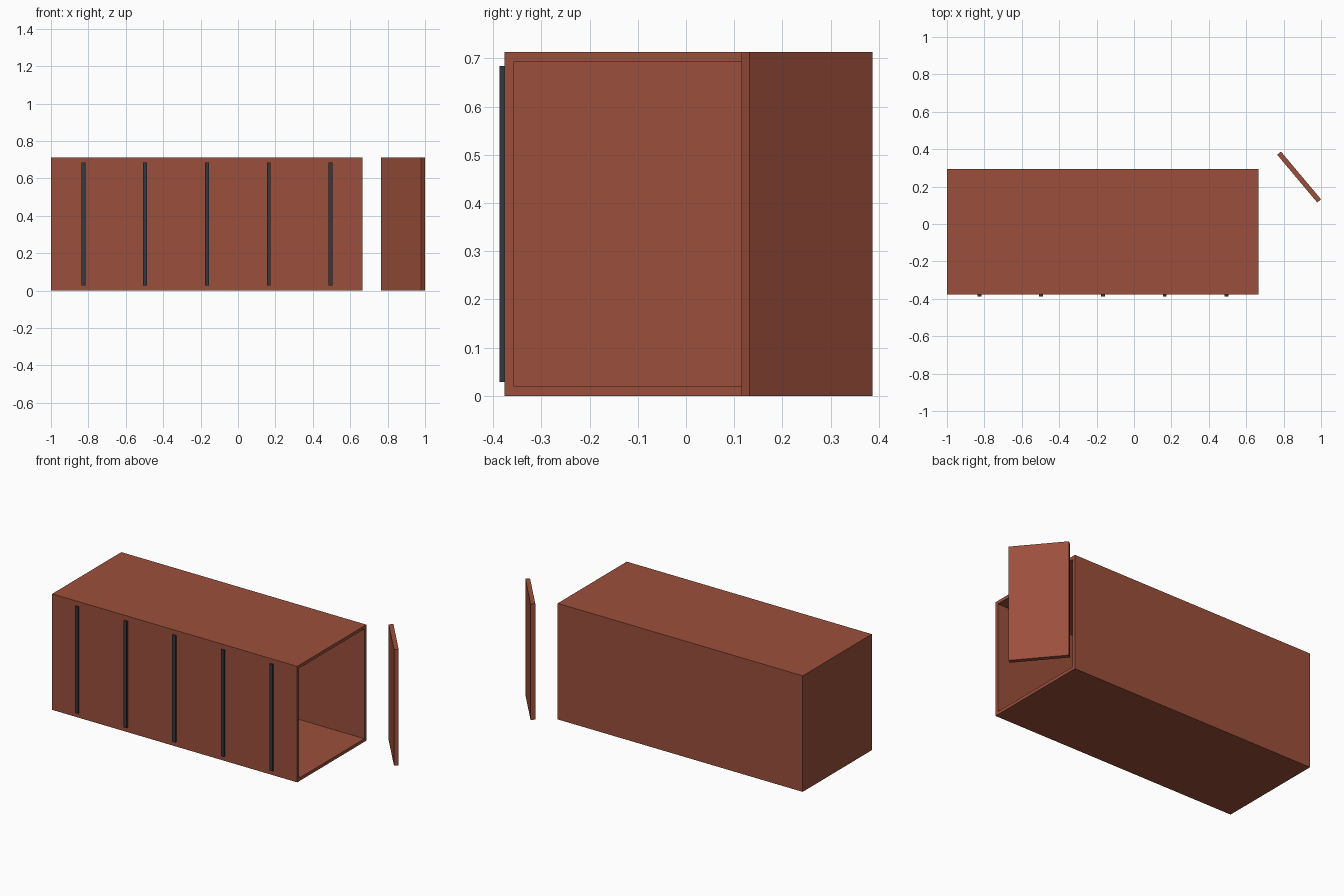
import bpy, bmesh, math
from mathutils import Matrix

if "Cube" in bpy.data.objects:
    bpy.data.objects.remove(bpy.data.objects["Cube"])


def material(name, rgb):
    m = bpy.data.materials.new(name)
    m.diffuse_color = (*rgb, 1.0)
    m.use_nodes = True
    m.node_tree.nodes["Principled BSDF"].inputs["Base Color"].default_value = m.diffuse_color
    return m


RUST = material("rust_red", (0.33, 0.078, 0.044))
DARK = material("dark_grey", (0.034, 0.038, 0.05))

H, WALL = 0.713, 0.027          # container height and wall thickness
X0, X1 = -1.0, 0.666            # container length range
Y0, Y1 = -0.376, 0.295          # container depth range


def new_object(name, bm, mat):
    bmesh.ops.recalc_face_normals(bm, faces=bm.faces)
    me = bpy.data.meshes.new(name)
    bm.to_mesh(me)
    bm.free()
    me.materials.append(mat)
    ob = bpy.data.objects.new(name, me)
    bpy.context.collection.objects.link(ob)
    return ob


def box_mesh(size, centre=(0, 0, 0)):
    bm = bmesh.new()
    bmesh.ops.create_cube(bm, size=1.0,
                          matrix=Matrix.Translation(centre) @ Matrix.Diagonal((*size, 1)))
    return bm


# Container shell: box hollowed out through its right end
bm = box_mesh((X1 - X0, Y1 - Y0, H), ((X0 + X1) / 2, (Y0 + Y1) / 2, H / 2))
bm.normal_update()
end = max(bm.faces, key=lambda f: f.normal.x)
bmesh.ops.inset_individual(bm, faces=[end], thickness=WALL)
inner = bmesh.ops.extrude_discrete_faces(bm, faces=[end])["faces"]
bmesh.ops.translate(bm, verts=inner[0].verts, vec=(-(X1 - X0 - WALL), 0, 0))
new_object("container_shell", bm, RUST)

# Door leaf swung open beside the right end
door = new_object("door", box_mesh((0.333, 0.0265, H)), RUST)
door.location = (0.8828, 0.251, H / 2)
door.rotation_euler.z = math.radians(-50)

# Vertical ribs on the front wall
for i in range(5):
    x = -0.166 + (i - 2) * 0.3305
    new_object(f"front_rib_{i + 1}",
               box_mesh((0.021, 0.017, 0.655), (x, -0.3785, H / 2)), DARK)
